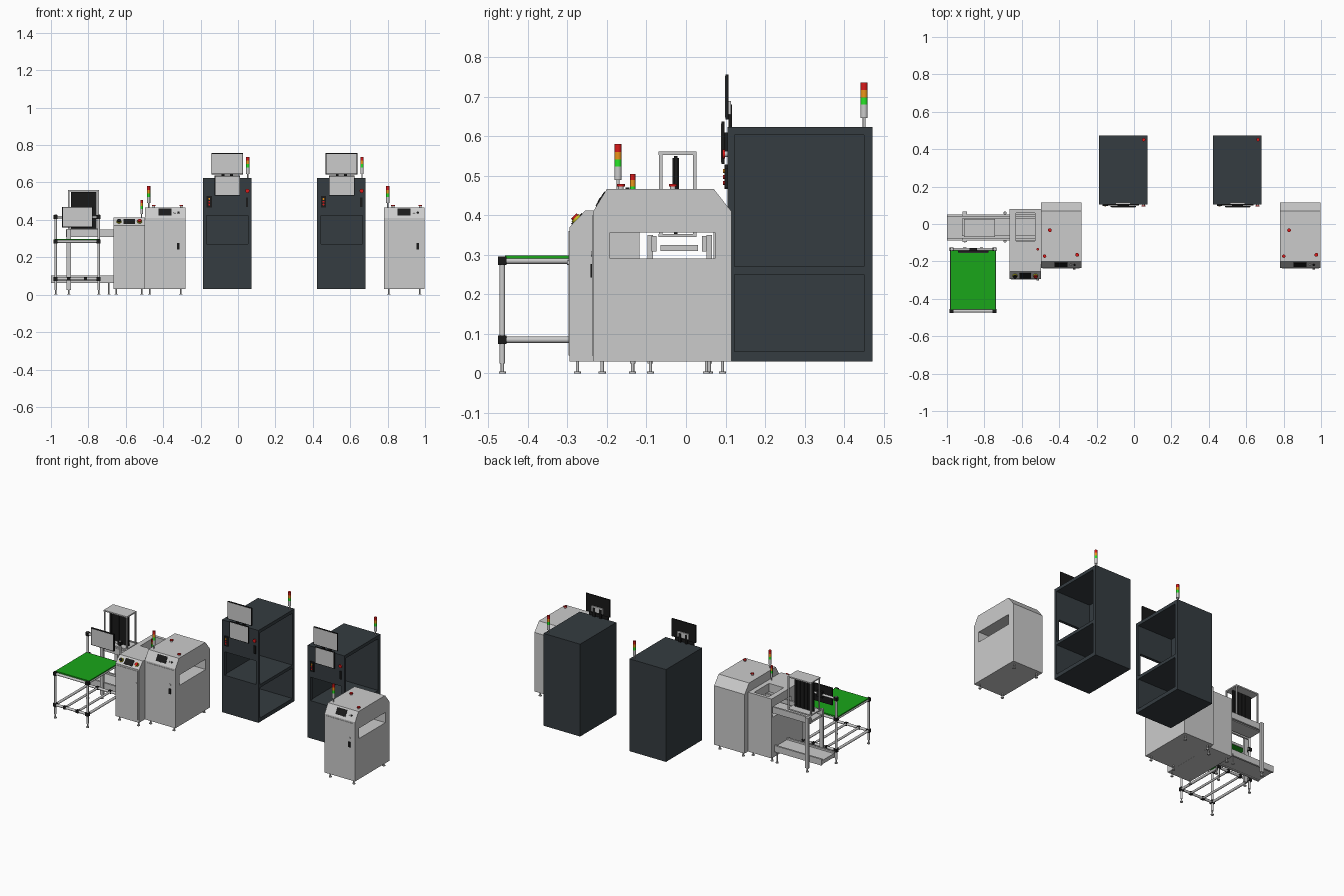
import bpy, bmesh, math
from mathutils import Vector

if "Cube" in bpy.data.objects:
    bpy.data.objects.remove(bpy.data.objects["Cube"])


def mat(name, r, g, b):
    m = bpy.data.materials.new(name)
    m.diffuse_color = (r, g, b, 1)
    m.use_nodes = True
    m.node_tree.nodes["Principled BSDF"].inputs["Base Color"].default_value = m.diffuse_color
    return m


BLACK = mat("black", .01, .01, .01)
DARK = mat("dark_slate", .035, .045, .052)
GREEN = mat("mat_green", .01, .38, .01)
RED = mat("red", .7, .01, .01)
AMBER = mat("amber", .85, .3, .01)
LIME = mat("lime", .02, .8, .02)
YELLOW = mat("yellow", .65, .6, .02)


def finish(name, bm, m=None):
    bmesh.ops.recalc_face_normals(bm, faces=bm.faces)
    me = bpy.data.meshes.new(name)
    bm.to_mesh(me)
    bm.free()
    ob = bpy.data.objects.new(name, me)
    bpy.context.collection.objects.link(ob)
    if m:
        me.materials.append(m)
    return ob


def box(name, x0, x1, y0, y1, z0, z1, m=None):
    bm = bmesh.new()
    bmesh.ops.create_cube(bm, size=1)
    for v in bm.verts:
        v.co = ((x0 + x1) / 2 + v.co.x * (x1 - x0), (y0 + y1) / 2 + v.co.y * (y1 - y0),
                (z0 + z1) / 2 + v.co.z * (z1 - z0))
    return finish(name, bm, m)


def rod(name, p, q, r, m=None, n=20):
    p, q = Vector(p), Vector(q)
    bm = bmesh.new()
    bmesh.ops.create_cone(bm, cap_ends=True, segments=n, radius1=r, radius2=r, depth=(q - p).length)
    rot = (q - p).to_track_quat('Z', 'Y')
    for v in bm.verts:
        v.co = rot @ v.co + (p + q) / 2
    for f in bm.faces:
        f.smooth = len(f.verts) == 4
    return finish(name, bm, m)


def prism(name, profile, x0, x1):
    bm = bmesh.new()
    f = bm.faces.new([bm.verts.new((x0, y, z)) for y, z in profile])
    ext = bmesh.ops.extrude_face_region(bm, geom=[f])["geom"]
    for v in ext:
        if isinstance(v, bmesh.types.BMVert):
            v.co.x = x1
    return finish(name, bm)


def cut(ob, *spans):
    for s in spans:
        c = box("cutter", *s)
        c.hide_render = True
        mod = ob.modifiers.new("cut", 'BOOLEAN')
        mod.operation, mod.solver, mod.object = 'DIFFERENCE', 'EXACT', c
        dg = bpy.context.evaluated_depsgraph_get()
        me = bpy.data.meshes.new_from_object(ob.evaluated_get(dg))
        ob.modifiers.clear()
        ob.data = me
        bpy.data.objects.remove(c)


def slab(name, c, sx, sy, sz, ang, m):
    ob = box(name, -sx / 2, sx / 2, -sy / 2, sy / 2, -sz / 2, sz / 2, m)
    ob.location, ob.rotation_euler = c, (ang, 0, 0)


def foot(x, y, top=.031):
    rod("foot_pad", (x, y, 0), (x, y, .005), .009)
    rod("foot_stem", (x, y, .005), (x, y, top), .004)


def signal_lamp(x, y, z, h, r):
    rod("lamp_pole", (x, y, z), (x, y, z + h * .22), r * .4)
    for name, a, b, m in (("base", .2, .5, None), ("green", .5, .66, LIME),
                          ("amber", .66, .83, AMBER), ("red", .83, 1, RED)):
        rod("lamp_" + name, (x, y, z + h * a), (x, y, z + h * b), r, m)


def button(p, d, r, m, base=None):
    p, d = Vector(p), Vector(d).normalized()
    rod("button_base", p, p + d * .006, r * (1.3 if base else .7), base)
    rod("button_cap", p + d * .006, p + d * .012, r, m)


def monitor(name, x0, x1, y0, y1, z0, z1):
    box(name + "_body", x0, x1, y0, y1, z0, z1, BLACK)
    box(name + "_screen", x0 + .004, x1 - .004, y0 - .001, y0 + .002, z0 + .004, z1 - .004)


# Tall loader machines with side slot
def loader(x):
    x1, w = x + .217, .217
    body = prism("loader_body", [(-.235, .03), (-.235, .41), (-.2, .467), (.07, .467),
                                 (.115, .41), (.115, .03)], x, x1)
    cut(body, (x - .1, x1 + .1, -.193, .073, .291, .357))
    box("loader_door", x + .01, x1 - .01, -.2375, -.23, .045, .4)
    box("door_handle", x1 - .044, x1 - .031, -.242, -.236, .243, .277, BLACK)
    rod("door_lock", (x1 - .037, -.24, .302), (x1 - .037, -.236, .302), .006)
    a = math.atan2(.057, .035)
    slab("console_screen", (x + .107, -.2165, .441), .07, .042, .004, a, BLACK)
    for dx in (.16, .18):
        n = Vector((0, -math.sin(a), math.cos(a)))
        p = Vector((x + dx, -.2175, .438))
        rod("console_button", p, p + n * .004, .006, BLACK if dx > .17 else None)
    button((x1 - .023, -.165, .467), (0, 0, 1), .01, RED)
    button((x + .048, -.033, .467), (0, 0, 1), .01, RED)
    signal_lamp(x + .02, -.172, .467, .113, .009)
    for dx in (.025, w - .025):
        for y in (-.212, .092):
            foot(x + dx, y)


loader(-.498)
loader(.781)


# Dark inspection cabinets, open on the right with a front window
def cabinet(x):
    x1 = x + .26
    body = box("cabinet_body", x, x1, .105, .472, .03, .624)
    cut(body, (x + .012, x1 + .1, .123, .45, .27, .603),
        (x + .012, x1 + .1, .123, .45, .055, .25),
        (x + .02, x1 - .018, .05, .2, .272, .423))
    body.data.materials.clear()
    body.data.materials.append(DARK)
    monitor("main_monitor", x + .045, x1 - .045, .1, .108, .643, .757)
    box("monitor_mount", x + .09, x1 - .09, .108, .114, .655, .69)
    for s in (x + .1, x1 - .115):
        box("mount_arm", s, s + .015, .107, .116, .61, .68, BLACK)
    monitor("small_monitor", x + .063, x1 - .06, .09, .097, .53, .637)
    box("small_monitor_mount", x + .1, x1 - .1, .097, .106, .555, .61, BLACK)
    box("switch_plate", x + .02, x + .048, .097, .106, .466, .528, BLACK)
    for z, m in ((.512, AMBER), (.497, RED), (.482, RED)):
        rod("switch", (x + .034, .094, z), (x + .034, .098, z), .005, m)
    button((x1 - .022, .105, .555), (0, -1, 0), .011, RED)
    box("key_switch", x1 - .03, x1 - .018, .098, .106, .47, .52, BLACK)
    signal_lamp(x1 - .02, .451, .624, .112, .009)


cabinet(-.188)
cabinet(.423)

# Narrow transfer machine with open-topped bay
narrow = prism("transfer_body", [(-.295, .03), (-.295, .37), (-.255, .412), (-.11, .412),
                                 (.08, .412), (.08, .03)], -.665, -.4985)
cut(narrow, (-.632, -.528, -.09, .06, .29, .6), (-.8, -.4, -.118, .07, .291, .357))
box("transfer_door", -.657, -.507, -.2975, -.29, .045, .36)
rod("transfer_lock", (-.515, -.301, .28), (-.515, -.295, .28), .006)
slab("transfer_screen", (-.582, -.276, .391), .06, .038, .004, math.radians(46), BLACK)
for bx in (-.636, -.526):
    button((bx, -.276, .39), (0, -1, 1), .01, BLACK if bx < -.6 else RED, YELLOW)
signal_lamp(-.515, -.135, .412, .093, .007)
for fx in (-.65, -.515):
    for fy in (-.275, .052):
        foot(fx, fy)

# Conveyor station: lower tray, upper lane, side posts
box("lower_conveyor_bed", -1, -.665, -.075, .04, .068, .092)
box("upper_conveyor_bed", -.92, -.51, -.065, .03, .31, .325)
for y in (-.087, .04):
    box("lower_conveyor_rail", -1, -.665, y, y + .012, .063, .103)
    box("upper_conveyor_rail", -.92, -.51, y, y + .012, .308, .348)
for y in (-.097, .052):
    box("station_post", -.916, -.894, y, y + .014, .025, .35)
    foot(-.905, y + .007)
    foot(-.69, y + .007, .066)

# Magazine tower with dark rack
box("tower_base", -.908, -.742, -.07, .027, .345, .353)
box("tower_top", -.908, -.742, -.07, .027, .553, .561)
for px in (-.908, -.75):
    for py in (-.068, .018):
        box("tower_post", px, px + .008, py, py + .008, .35, .556)
box("tower_rack", -.893, -.757, -.03, -.022, .353, .55, BLACK)
for i in range(5):
    x = -.88 + i * .0265
    box("rack_rib", x, x + .004, -.034, -.018, .36, .545, BLACK)

# Work bench of tube and black joints
XS, YS = (-.975, -.745), (-.465, -.135)


def joint(x, y, z, s=.0105):
    box("tube_joint", x - s, x + s, y - s, y + s, z - s, z + s, BLACK)


for x in XS:
    for y in YS:
        rod("bench_leg", (x, y, .025), (x, y, .43 if y > -.2 else .29), .007)
        foot(x, y)
        for z in (.085, .285):
            joint(x, y, z)
    joint(x, YS[1], .415)
    for z in (.085, .285):
        rod("bench_side_rail", (x, YS[0], z), (x, YS[1], z), .008)
for z in (.085, .285):
    for y in YS:
        rod("bench_cross_rail", (XS[0], y, z), (XS[1], y, z), .008)
for x in (-.905, -.815):
    rod("bench_shelf_rail", (x, YS[0], .085), (x, YS[1], .085), .007)
    for y in YS:
        joint(x, y, .085, .009)
rod("monitor_bar", (XS[0], YS[1], .415), (XS[1], YS[1], .415), .007)
box("bench_top", -.98, -.74, -.458, -.143, .29, .298, GREEN)
monitor("bench_monitor", -.94, -.777, -.153, -.143, .36, .47)
box("bench_monitor_mount", -.88, -.84, -.144, -.128, .395, .435, BLACK)
